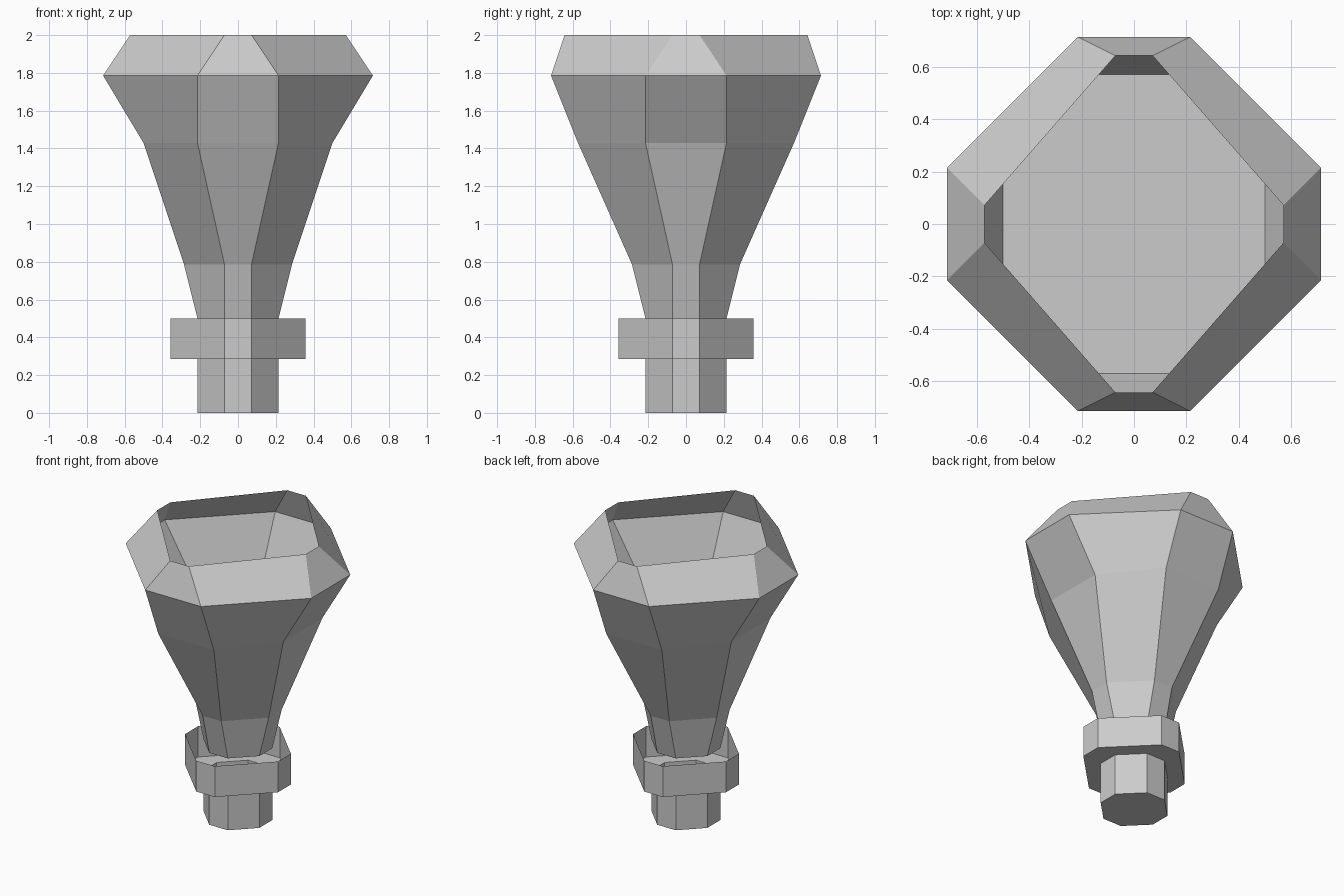
import bpy, bmesh

if "Cube" in bpy.data.objects:
    bpy.data.objects.remove(bpy.data.objects["Cube"])

U = 1 / 14  # model grid unit: the whole height is 28 units


def octagon(bm, hx, hy, flat, z):
    """Ring of eight vertices with narrow flats facing the axes."""
    pts = [(hx, -flat), (hx, flat), (flat, hy), (-flat, hy),
           (-hx, flat), (-hx, -flat), (-flat, -hy), (flat, -hy)]
    return [bm.verts.new((x * U, y * U, z * U)) for x, y in pts]


def loft(name, sections, caps=()):
    """Skin octagon sections (half x, half y, half flat, z); cap chosen rings."""
    bm = bmesh.new()
    rings = [octagon(bm, *s) for s in sections]
    for a, b in zip(rings, rings[1:]):
        for i in range(8):
            j = (i + 1) % 8
            bm.faces.new((a[i], a[j], b[j], b[i]))
    for index, up in caps:
        bm.faces.new(rings[index] if up else rings[index][::-1])
    mesh = bpy.data.meshes.new(name)
    bm.to_mesh(mesh)
    bm.free()
    obj = bpy.data.objects.new(name, mesh)
    bpy.context.collection.objects.link(obj)
    return obj


# Short stem, closed underneath
loft("stem", [(3, 3, 1, 0), (3, 3, 1, 4)], caps=[(0, False)])

# Collar: shallow cup with an open top
loft("collar", [(3, 3, 1, 4), (5, 5, 1, 4), (5, 5, 1, 7)])

# Flared bowl, open at the rim, with an inner floor at the third ring
loft("bowl", [(3, 3, 1, 7), (4, 4, 1, 11), (7, 8, 3, 20),
              (10, 10, 3, 25), (8, 9, 1, 28)], caps=[(2, True)])
